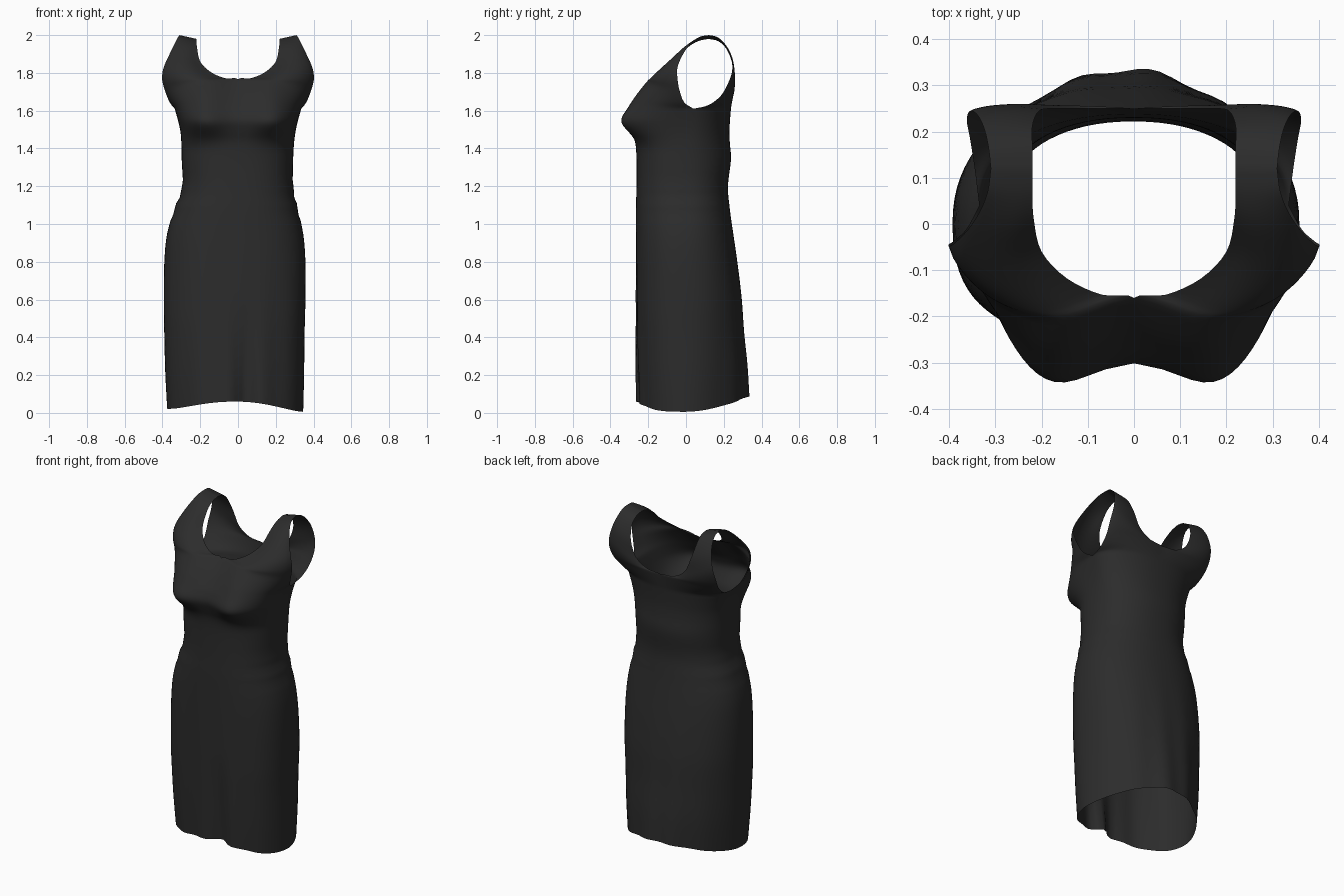
import bpy, bmesh
from math import sin, cos, pi, exp
from mathutils import Vector

cube = bpy.data.objects.get("Cube")
if cube:
    bpy.data.objects.remove(cube)

COLS, STEPS, PANEL_ROWS = 20, 4, 32


def spline(points, s):
    """Smooth curve through points, s from 0 to 1."""
    f = s * (len(points) - 1)
    i = min(int(f), len(points) - 2)
    t = f - i
    p1, p2 = Vector(points[i]), Vector(points[i + 1])
    p0 = Vector(points[i - 1]) if i else p1 * 2 - p2
    p3 = Vector(points[i + 2]) if i + 2 < len(points) else p2 * 2 - p1
    return p1 + (p2 - p0) * t / 2 + (p0 * 2 - p1 * 5 + p2 * 4 - p3) * t ** 2 / 2 \
        + (p1 * 3 - p0 - p2 * 3 + p3) * t ** 3 / 2


def ramp(z, low, high):
    return max(0, min(1, (z - low) / (high - low)))


# Body profile: height, right side x, left side x, front y, back y
BODY = [
    (0.00, -.375, .345, -.262, .335),
    (0.20, -.385, .350, -.264, .325),
    (0.40, -.390, .352, -.265, .308),
    (0.60, -.393, .357, -.265, .295),
    (0.80, -.390, .357, -.265, .272),
    (0.95, -.375, .345, -.265, .250),
    (1.08, -.335, .315, -.265, .232),
    (1.20, -.295, .292, -.262, .222),
    (1.34, -.298, .292, -.262, .238),
    (1.43, -.300, .297, -.268, .232),
    (1.49, -.305, .305, -.285, .230),
    (1.55, -.318, .318, -.298, .233),
    (1.61, -.335, .335, -.280, .238),
]

# Neck edge and armhole edge, from bust level up to the shoulder
NECK_FRONT = [(0, -.225, 1.69), (0, -.16, 1.766), (.07, -.153, 1.772), (.145, -.118, 1.805),
              (.20, -.06, 1.86), (.217, .01, 1.935), (.22, .065, 1.968), (.22, .12, 1.98)]
ARM_FRONT = [(.362, -.01, 1.645), (.388, -.035, 1.71), (.402, -.045, 1.77), (.393, -.045, 1.83),
             (.362, -.015, 1.90), (.335, .025, 1.955), (.317, .07, 1.99), (.31, .12, 2.0)]
NECK_BACK = [(0, .245, 1.66), (0, .25, 1.70), (.09, .25, 1.712), (.165, .25, 1.76),
             (.205, .245, 1.85), (.22, .212, 1.93), (.22, .17, 1.968), (.22, .12, 1.98)]
ARM_BACK = [(.345, .12, 1.63), (.355, .185, 1.68), (.362, .225, 1.75), (.355, .245, 1.82),
            (.338, .235, 1.90), (.324, .205, 1.955), (.315, .165, 1.99), (.31, .12, 2.0)]


def ring_point(s, u, side, front):
    """Point on the body: u runs from the centre line to the side seam."""
    z, xr, xl, yf, yb = spline(BODY, s)
    a = u * pi / 2
    mid, half = (xl + xr) / 2, (xl - xr) / 2
    seam_y = .04 * ramp(z, 1.35, 1.6)
    if front:
        power = 2 / (2.1 + .4 * ramp(z, 0, .5) + .6 * ramp(z, 1.4, 1.55))
    else:
        power = 2 / (1.8 + .4 * ramp(z, 0, .6))
    x = mid + side * half * sin(a) ** power
    depth = cos(a) ** power if u < 1 else 0
    y = seam_y + ((yf if front else yb) - seam_y) * depth
    if front:
        # bust and hem pleat
        spread = .075 if z < 1.54 else .12
        bust = exp(-((abs(x) - .185) / .11) ** 2 - ((z - 1.54) / spread) ** 2)
        y -= .062 * bust * min(1, depth * 1.6)
        y += .045 * exp(-((x - .04) / .05) ** 2) * max(0, 1 - z / .6)
    # soft draped folds in the skirt and creases at the waist
    y += .006 * max(0, 1 - z / .9) * sin(x * 38) * depth
    crease = exp(-((z - 1.12) / .1) ** 2)
    x += .004 * side * crease * sin(z * 70) * sin(a)
    # uneven hem
    sides = (.022 if side < 0 else .006) * sin(a) ** 2
    hem = sides + (.06 * cos(a) ** 3 if front else .09 * cos(a) ** 2)
    z += hem * max(0, 1 - z / .5)
    return Vector((x, y, z))


def edge_curve(start, points, t, side):
    """Point on a neck or armhole edge, mirrored to the given side."""
    x, y, z = spline([(abs(start.x), start.y, start.z)] + points, t)
    return Vector((max(x, 0) * side, y, z))


def panel_point(t, u, side, front):
    """Point on the bodice between the neck edge and the armhole edge."""
    centre, seam = ring_point(1, 0, side, front), ring_point(1, 1, side, front)
    neck = edge_curve(centre, NECK_FRONT if front else NECK_BACK, t, side)
    arm = edge_curve(seam, ARM_FRONT if front else ARM_BACK, t, side)
    p = neck.lerp(arm, u)
    p += (ring_point(1, u, side, front) - centre.lerp(seam, u)) * (1 - t) ** 2
    # rounding of the chest towards the arms
    if front:
        p.y -= .2 * t * (1 - t) ** 2 * sin(pi * u)
    return p


def add_quarter(bm, side, front):
    body_rows = (len(BODY) - 1) * STEPS
    us = [i / COLS for i in range(COLS + 1)]
    rows = [[ring_point(r / body_rows, u, side, front) for u in us] for r in range(body_rows + 1)]
    rows += [[panel_point(r / PANEL_ROWS, u, side, front) for u in us]
             for r in range(1, PANEL_ROWS + 1)]
    verts = [[bm.verts.new(p) for p in row] for row in rows]
    for low, high in zip(verts, verts[1:]):
        for i in range(COLS):
            bm.faces.new((low[i], low[i + 1], high[i + 1], high[i]))


# Dress: four quarters welded along the centre lines, side seams and shoulders
bm = bmesh.new()
for side in (1, -1):
    for front in (True, False):
        add_quarter(bm, side, front)
bmesh.ops.remove_doubles(bm, verts=bm.verts, dist=.0008)
bmesh.ops.recalc_face_normals(bm, faces=bm.faces)
mesh = bpy.data.meshes.new("dress")
bm.to_mesh(mesh)
bm.free()
dress = bpy.data.objects.new("dress", mesh)
bpy.context.collection.objects.link(dress)

# Charcoal cloth
cloth = bpy.data.materials.new("charcoal_cloth")
cloth.use_nodes = True
colour = (.025, .025, .025, 1)
cloth.diffuse_color = colour
cloth.node_tree.nodes["Principled BSDF"].inputs["Base Color"].default_value = colour
mesh.materials.append(cloth)

bpy.context.view_layer.objects.active = dress
dress.select_set(True)
bpy.ops.object.shade_smooth_by_angle(angle=pi / 3)
